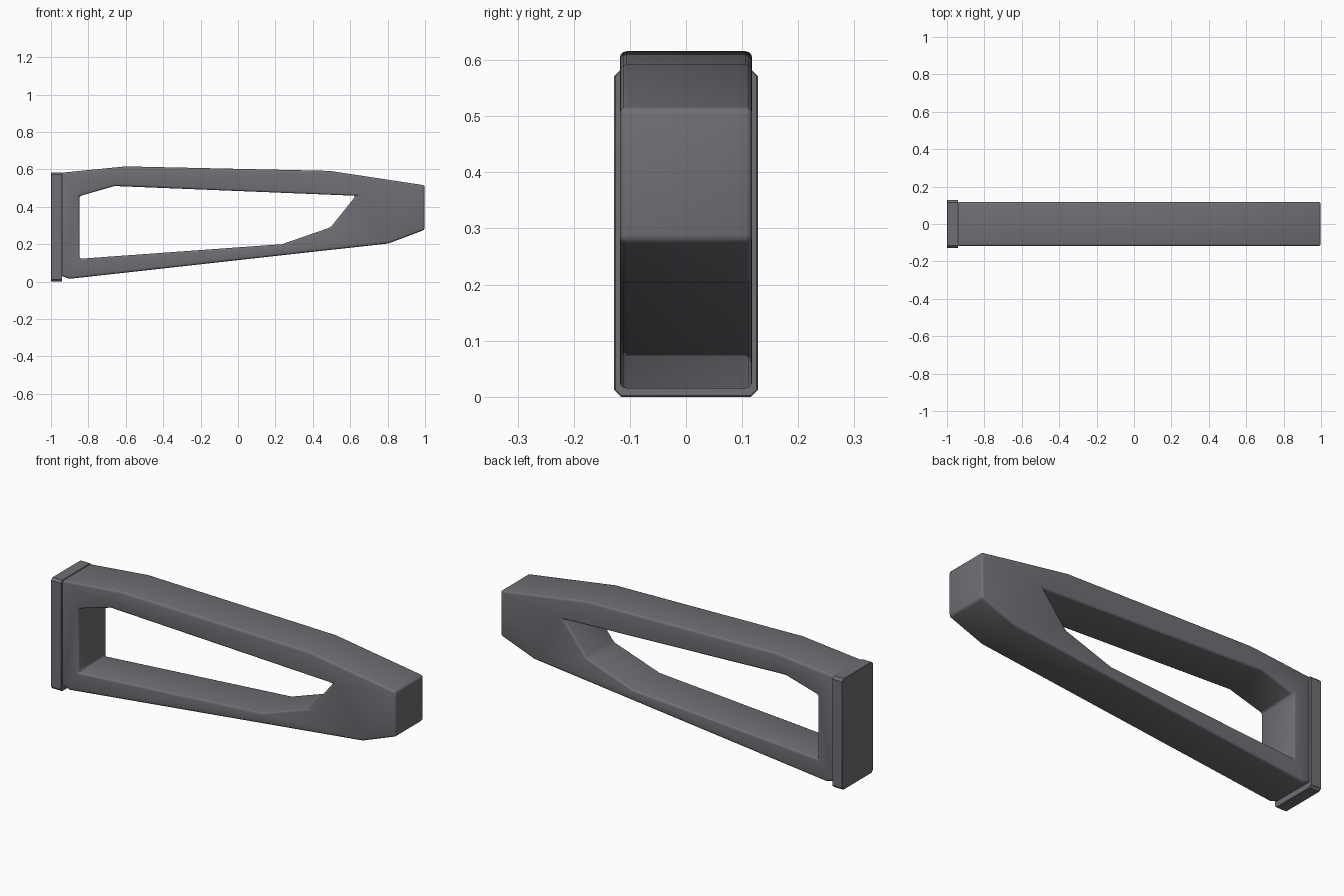
import bpy, bmesh
from math import radians

if "Cube" in bpy.data.objects:
    bpy.data.objects.remove(bpy.data.objects["Cube"])

grey = bpy.data.materials.new("dark_grey")
grey.use_nodes = True
COLOUR = (0.16, 0.158, 0.175, 1)
grey.diffuse_color = COLOUR
grey.node_tree.nodes["Principled BSDF"].inputs["Base Color"].default_value = COLOUR


def slab(name, loops, axis_point, depth, bevel, segments, limit):
    """Fill closed profile loops, extrude them to a slab and soften its edges."""
    bm = bmesh.new()
    edges = []
    for loop in loops:
        verts = [bm.verts.new(axis_point(a, b)) for a, b in loop]
        edges += [bm.edges.new((v, verts[i - 1])) for i, v in enumerate(verts)]
    bmesh.ops.triangle_fill(bm, use_beauty=True, edges=edges)
    ext = bmesh.ops.extrude_face_region(bm, geom=bm.faces[:])
    moved = [g for g in ext["geom"] if isinstance(g, bmesh.types.BMVert)]
    bmesh.ops.translate(bm, verts=moved, vec=depth)
    bmesh.ops.recalc_face_normals(bm, faces=bm.faces[:])
    mesh = bpy.data.meshes.new(name)
    bm.to_mesh(mesh)
    bm.free()
    mesh.materials.append(grey)
    obj = bpy.data.objects.new(name, mesh)
    bpy.context.collection.objects.link(obj)
    bpy.ops.object.select_all(action="DESELECT")
    obj.select_set(True)
    bpy.context.view_layer.objects.active = obj
    mod = obj.modifiers.new("soft_edges", "BEVEL")
    mod.width, mod.segments = bevel, segments
    mod.limit_method, mod.angle_limit = "ANGLE", radians(limit)
    bpy.ops.object.modifier_apply(modifier=mod.name)
    bpy.ops.object.shade_smooth_by_angle(angle=radians(35))
    return obj


# Tapered frame with its long opening
HALF = 0.118
outline = [(-0.945, 0.03), (-0.9, 0.015), (0.805, 0.204), (0.998, 0.277),
           (0.998, 0.515), (0.49, 0.592), (-0.6, 0.616), (-0.945, 0.582)]
opening = [(-0.848, 0.122), (0.235, 0.2), (0.495, 0.29), (0.63, 0.459),
           (-0.66, 0.511), (-0.848, 0.457)]
slab("tapered_frame", [outline, opening], lambda x, z: (x, -HALF, z),
     (0, 2 * HALF, 0), 0.012, 3, 30)

# Mounting plate with chamfered corners
W, H, C = 0.128, 0.584, 0.012
plate = [(-W, C), (-W + C, 0), (W - C, 0), (W, C),
         (W, H - C), (W - C, H), (-W + C, H), (-W, H - C)]
slab("mounting_plate", [plate], lambda y, z: (-1, y, z), (0.06, 0, 0), 0.002, 1, 60)
